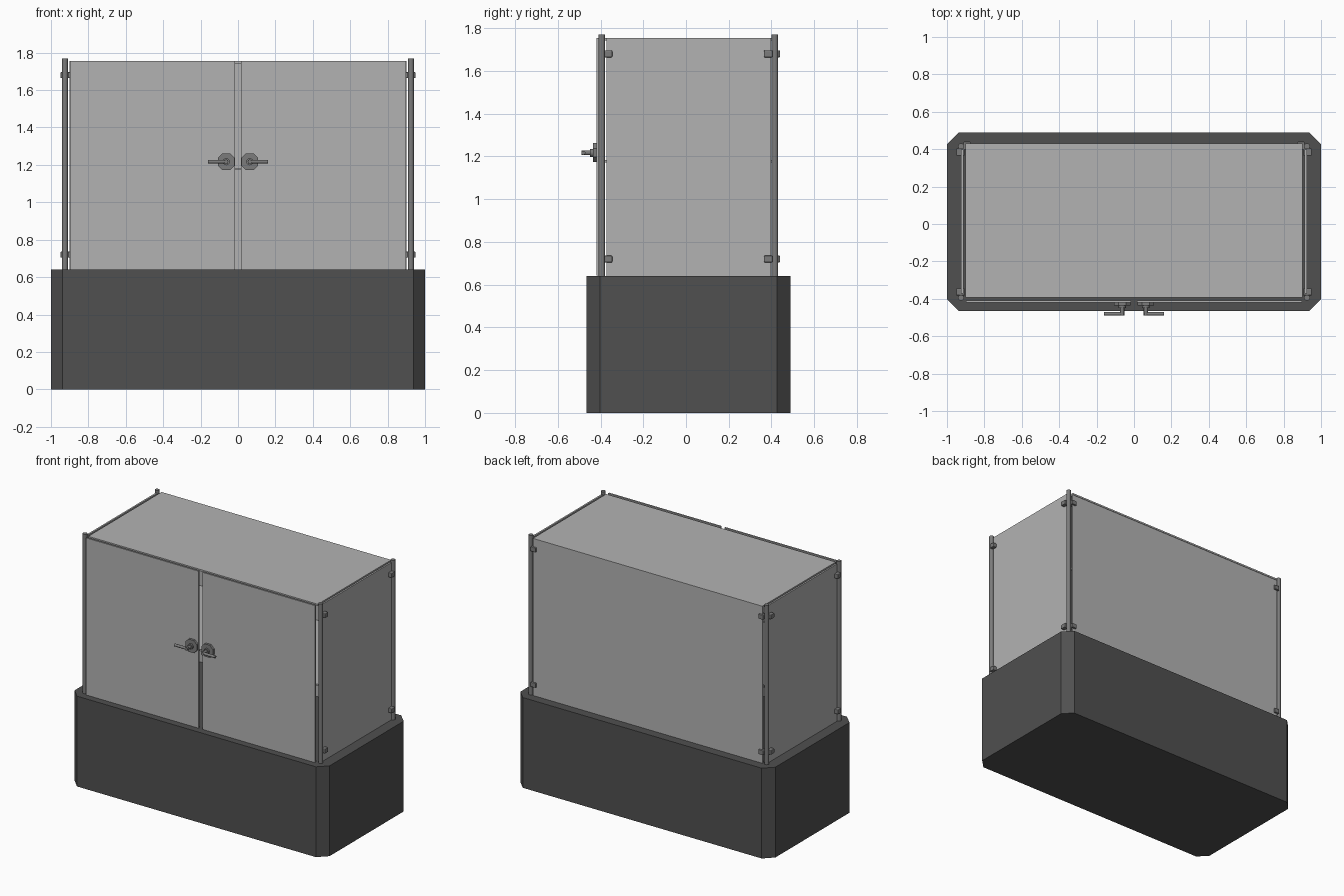
import bpy
from math import pi

if "Cube" in bpy.data.objects:
    bpy.data.objects.remove(bpy.data.objects["Cube"])


def material(name, v):
    m = bpy.data.materials.new(name)
    m.diffuse_color = (v, v, v, 1)
    m.use_nodes = True
    m.node_tree.nodes["Principled BSDF"].inputs["Base Color"].default_value = m.diffuse_color
    return m


DARK = material("dark_grey", 0.08)
METAL = material("metal_grey", 0.2)
GLASS = material("panel_grey", 0.45)


def prism(name, pts, axis, lo, hi, mat):
    """Extrude a closed profile along z or y."""
    n = len(pts)
    place = (lambda p, h: (p[0], p[1], h)) if axis == 'z' else (lambda p, h: (p[0], h, p[1]))
    verts = [place(p, h) for h in (lo, hi) for p in pts]
    faces = [tuple(range(n))[::-1], tuple(range(n, 2 * n))]
    faces += [(i, (i + 1) % n, n + (i + 1) % n, n + i) for i in range(n)]
    if axis == 'y':
        faces = [f[::-1] for f in faces]
    me = bpy.data.meshes.new(name)
    me.from_pydata(verts, [], faces)
    ob = bpy.data.objects.new(name, me)
    bpy.context.collection.objects.link(ob)
    me.materials.append(mat)
    return ob


def chamfered(x0, x1, y0, y1, c):
    return [(x0 + c, y0), (x1 - c, y0), (x1, y0 + c), (x1, y1 - c),
            (x1 - c, y1), (x0 + c, y1), (x0, y1 - c), (x0, y0 + c)]


def box(name, x, y, z, mat, bevel=0):
    x = sorted(x)
    ob = prism(name, [(x[0], y[0]), (x[1], y[0]), (x[1], y[1]), (x[0], y[1])], 'z', *z, mat)
    if bevel:
        b = ob.modifiers.new("bevel", 'BEVEL')
        b.width, b.segments = bevel, 2
    return ob


def cylinder(name, r, length, loc, mat, rot=(0, 0, 0)):
    bpy.ops.mesh.primitive_cylinder_add(vertices=20, radius=r, depth=length, location=loc, rotation=rot)
    ob = bpy.context.object
    ob.name = name
    ob.data.materials.append(mat)
    bpy.ops.object.shade_smooth_by_angle()
    return ob


# Cabinet base with chamfered corners
prism("base", chamfered(-1, 1, -0.465, 0.49, 0.063), 'z', 0, 0.64, DARK)

# Back, top and inner shelf panels
box("back_panel", (-0.9, 0.9), (0.415, 0.427), (0.64, 1.745), GLASS)
box("top_panel", (-0.9, 0.9), (-0.392, 0.43), (1.743, 1.755), GLASS)
box("inner_shelf", (-0.9, 0.9), (-0.385, 0.41), (1.172, 1.184), GLASS)

for s, side in ((-1, "left"), (1, "right")):
    # Side panel and door
    box(side + "_panel", (s * 0.912, s * 0.924), (-0.372, 0.398), (0.64, 1.755), GLASS)
    box(side + "_door", (s * 0.015, s * 0.897), (-0.42, -0.408), (0.642, 1.755), GLASS)

    # Corner posts
    for y, end in ((-0.394, "front"), (0.416, "back")):
        cylinder(f"{side}_{end}_post", 0.0155, 1.13, (s * 0.925, y, 1.205), METAL)

    # Glass clamps near the top and bottom of the posts
    for z, level in ((0.72, "lower"), (1.68, "upper")):
        zz = (z - 0.016, z + 0.016)
        box(f"{side}_front_{level}_clamp", (s * 0.905, s * 0.95), (-0.382, -0.345), zz, METAL, 0.004)
        box(f"{side}_back_{level}_clamp", (s * 0.905, s * 0.95), (0.365, 0.405), zz, METAL, 0.004)
        box(f"back_{side}_{level}_clamp", (s * 0.873, s * 0.912), (0.398, 0.44), zz, METAL, 0.004)

    # Door handle: chamfered plate, collar, neck and lever
    xs = sorted((s * 0.018, s * 0.108))
    prism(side + "_handle_plate", chamfered(*xs, 1.173, 1.262, 0.024), 'y', -0.436, -0.419, METAL)
    cylinder(side + "_handle_collar", 0.019, 0.014, (s * 0.063, -0.442, 1.217), METAL, (pi / 2, 0, 0))
    cylinder(side + "_handle_neck", 0.011, 0.055, (s * 0.063, -0.4625, 1.217), METAL, (pi / 2, 0, 0))
    cylinder(side + "_handle_lever", 0.0095, 0.107, (s * 0.1065, -0.4805, 1.217), METAL, (0, pi / 2, 0))
